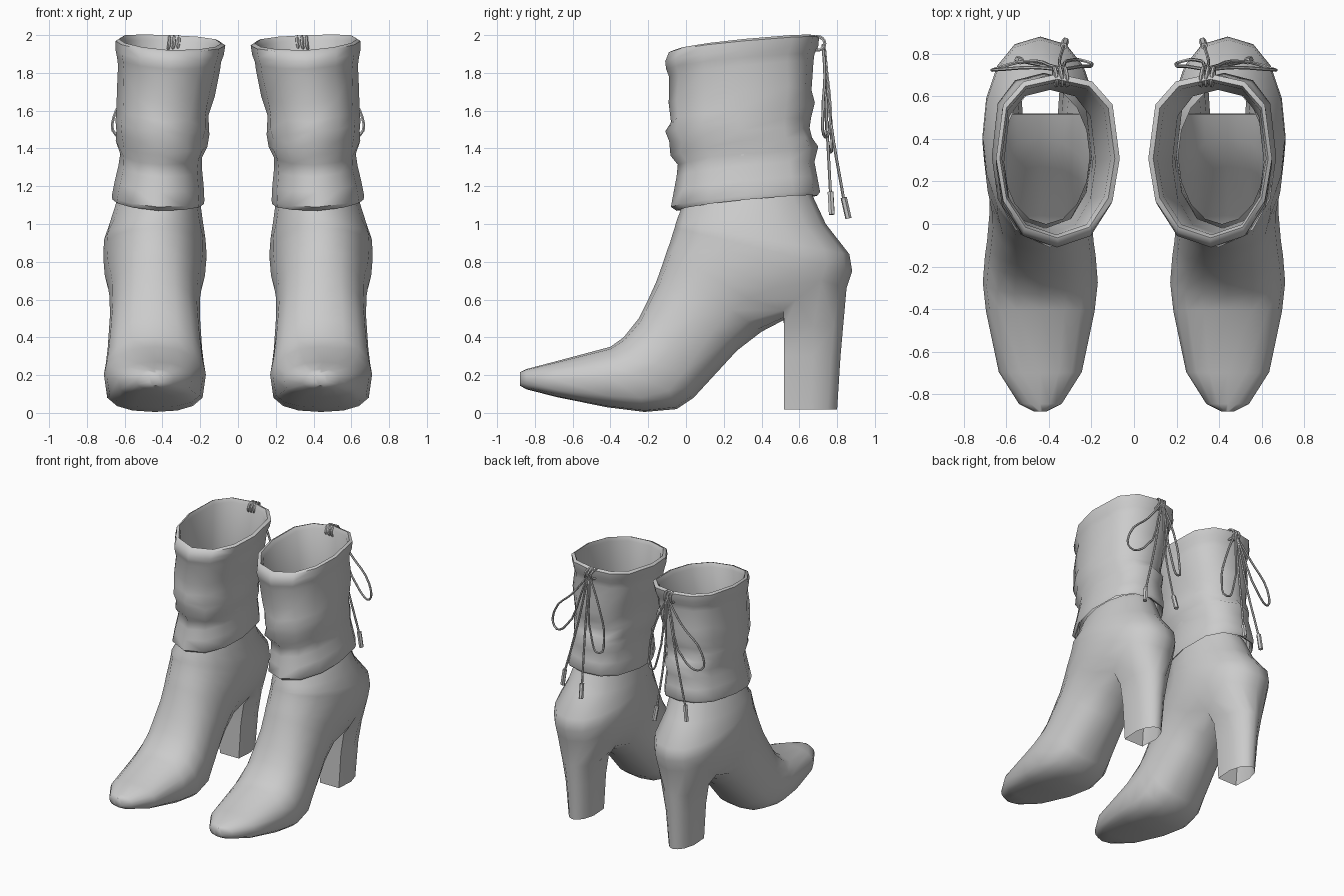
import bpy, bmesh, math, random
from mathutils import Vector

if "Cube" in bpy.data.objects:
    bpy.data.objects.remove(bpy.data.objects["Cube"])

random.seed(4)


def power(v, p):
    return math.copysign(abs(v) ** p, v)


def finish(obj, angle=45):
    """Smooth shade the right-hand part and mirror it to the other boot."""
    bpy.ops.object.select_all(action='DESELECT')
    obj.select_set(True)
    bpy.context.view_layer.objects.active = obj
    if obj.type == 'CURVE':
        bpy.ops.object.convert(target='MESH')
        obj = bpy.context.view_layer.objects.active
    bpy.ops.object.shade_smooth_by_angle(angle=math.radians(angle))
    mirror = obj.modifiers.new("pair", 'MIRROR')
    mirror.use_mirror_merge = False


def mesh_object(name, bm):
    bmesh.ops.recalc_face_normals(bm, faces=bm.faces)
    me = bpy.data.meshes.new(name)
    bm.to_mesh(me)
    bm.free()
    obj = bpy.data.objects.new(name, me)
    bpy.context.collection.objects.link(obj)
    return obj


def bridge(bm, a, b, skip=()):
    n = len(a)
    for i in range(n):
        if i not in skip:
            j = (i + 1) % n
            bm.faces.new((a[i], a[j], b[j], b[i]))


# Foot, heel cup and ankle: rings fanning from toe to neck
# instep y, z, sole/back y, z, half width, squareness of the sole
CX, N = 0.44, 16
FOOT = [
    (-.88, .215, -.88, .145, .03, .8), (-.845, .232, -.845, .125, .10, .7),
    (-.70, .27, -.69, .085, .195, .55), (-.40, .35, -.42, .03, .255, .5),
    (-.33, .40, -.22, .005, .27, .5), (-.25, .50, -.05, .02, .26, .55),
    (-.20, .60, .04, .08, .25, .7), (-.155, .70, .27, .33, .238, .9),
    (-.12, .80, .40, .43, .24, 1), (-.10, .86, .52, .49, .25, 1),
    (-.085, .90, .70, .55, .265, 1), (-.07, .95, .85, .66, .272, 1),
    (-.06, .98, .88, .75, .272, 1), (-.055, 1.0, .865, .84, .268, 1),
    (-.045, 1.03, .74, 1.0, .245, 1), (-.025, 1.08, .67, 1.15, .222, 1),
    (.0, 1.13, .64, 1.20, .205, 1)]
bm = bmesh.new()
rings = []
for r, (ay, az, by, bz, w, p) in enumerate(FOOT):
    ring = []
    cx = CX - max(0, r - 13) * .009
    for t in range(N):
        a = 2 * math.pi * t / N
        c = math.cos(a)
        f = 0.5 - 0.5 * (c if c > 0 else power(c, p))
        x = cx + w * power(math.sin(a), .85 if r < 14 else 1)
        y = ay + (by - ay) * f
        if r == 9 and 6 <= t <= 10:      # straight front edge of the heel
            y = .515
        ring.append(bm.verts.new((x, y, az + (bz - az) * f)))
    rings.append(ring)
bm.faces.new(rings[0])
for i in range(len(rings) - 1):
    bridge(bm, rings[i], rings[i + 1], skip=range(6, 10) if i in (9, 10) else ())

# Heel: tube grown from the opening left under the heel cup
cells = ([(9, t) for t in range(6, 11)] + [(10, 10)]
         + [(11, t) for t in range(10, 5, -1)] + [(10, 6)])
loop = [rings[r][t] for r, t in cells]
for z, hw, yf, yb in [(.46, .14, .52, .832), (.30, .112, .52, .818), (.018, .092, .52, .80)]:
    row = []
    for r, t in cells:
        u = (8 - t) / 2
        k = {9: .9, 10: 1, 11: .72}[r]
        y = {9: yf, 10: (yf + yb) / 2, 11: yb - .05 * u * u}[r]
        row.append(bm.verts.new((CX + hw * u * k, y, z)))
    bridge(bm, loop, row)
    loop = row
finish(mesh_object("boot_foot_and_heel", bm), 50)

# Slouched shaft: hem, creases, rolled rim and lining
# front height, y front, y back, x inner, x outer
SHAFT = [
    (1.09, -.025, .665, .20, .655), (1.07, -.05, .695, .18, .665),
    (1.09, -.08, .71, .178, .668), (1.17, -.065, .695, .182, .652),
    (1.25, -.05, .68, .19, .633), (1.32, -.05, .69, .185, .632),
    (1.37, -.09, .66, .165, .637), (1.43, -.08, .655, .16, .64),
    (1.48, -.10, .66, .15, .64), (1.55, -.09, .67, .148, .642),
    (1.64, -.095, .675, .125, .64), (1.78, -.09, .675, .095, .635),
    (1.82, -.105, .68, .09, .64), (1.86, -.11, .70, .075, .648),
    (1.91, -.09, .705, .067, .648), (1.92, -.065, .68, .09, .63),
    (1.89, -.05, .665, .11, .62), (1.50, -.05, .63, .18, .61),
    (1.12, -.02, .655, .20, .635)]
bm = bmesh.new()
prev = None
for i, (z, yf, yb, xl, xr) in enumerate(SHAFT):
    ring = []
    for t in range(12):
        a = 2 * math.pi * t / 12
        c, s = math.cos(a), math.sin(a)
        f = .5 - .5 * (c if c > 0 else power(c, .65))
        x = (xl + xr) / 2 + (xr - xl) / 2 * power(s, .85)
        y = yf + (yb - yf) * f
        jig = random.uniform(-.012, .012) if 4 < i < 11 else 0
        ring.append(bm.verts.new((x + jig * s, y - jig * c,
                                  z + .08 * f ** .75 + .012 * s + jig)))
    if prev:
        bridge(bm, prev, ring)
    prev = ring
finish(mesh_object("slouched_shaft", bm), 50)


# Drawstring at the back of the rim
def cord(name, pts, radius=.008, cyclic=False):
    cu = bpy.data.curves.new(name, 'CURVE')
    cu.dimensions = '3D'
    cu.bevel_depth, cu.bevel_resolution, cu.resolution_u = radius, 1, 4
    cu.use_fill_caps = True
    sp = cu.splines.new('BEZIER')
    sp.bezier_points.add(len(pts) - 1)
    for bp, p in zip(sp.bezier_points, pts):
        bp.co = Vector(p)
        bp.handle_left_type = bp.handle_right_type = 'AUTO'
    sp.use_cyclic_u = cyclic
    obj = bpy.data.objects.new(name, cu)
    bpy.context.collection.objects.link(obj)
    finish(obj)


for x in (.315, .34, .365):
    cord("drawstring_coil", [(x, .65, 1.95), (x, .695, 1.992), (x + .01, .735, 1.955),
                             (x + .01, .70, 1.92)], .009, True)
cord("outer_bow_loop", [(.35, .725, 1.95), (.48, .735, 1.78), (.645, .725, 1.60),
                        (.645, .73, 1.47), (.54, .76, 1.50), (.36, .735, 1.92)])
cord("inner_bow_loop", [(.34, .725, 1.95), (.25, .74, 1.74), (.20, .745, 1.50),
                        (.23, .765, 1.38), (.29, .77, 1.48), (.335, .735, 1.92)])
cord("lace_end", [(.34, .73, 1.95), (.35, .765, 1.55), (.33, .835, 1.13)])
cord("lace_end", [(.35, .73, 1.95), (.43, .745, 1.55), (.53, .765, 1.16)])
cord("lace_tip", [(.33, .835, 1.14), (.322, .86, 1.03)], .017)
cord("lace_tip", [(.53, .765, 1.17), (.545, .772, 1.05)], .017)
